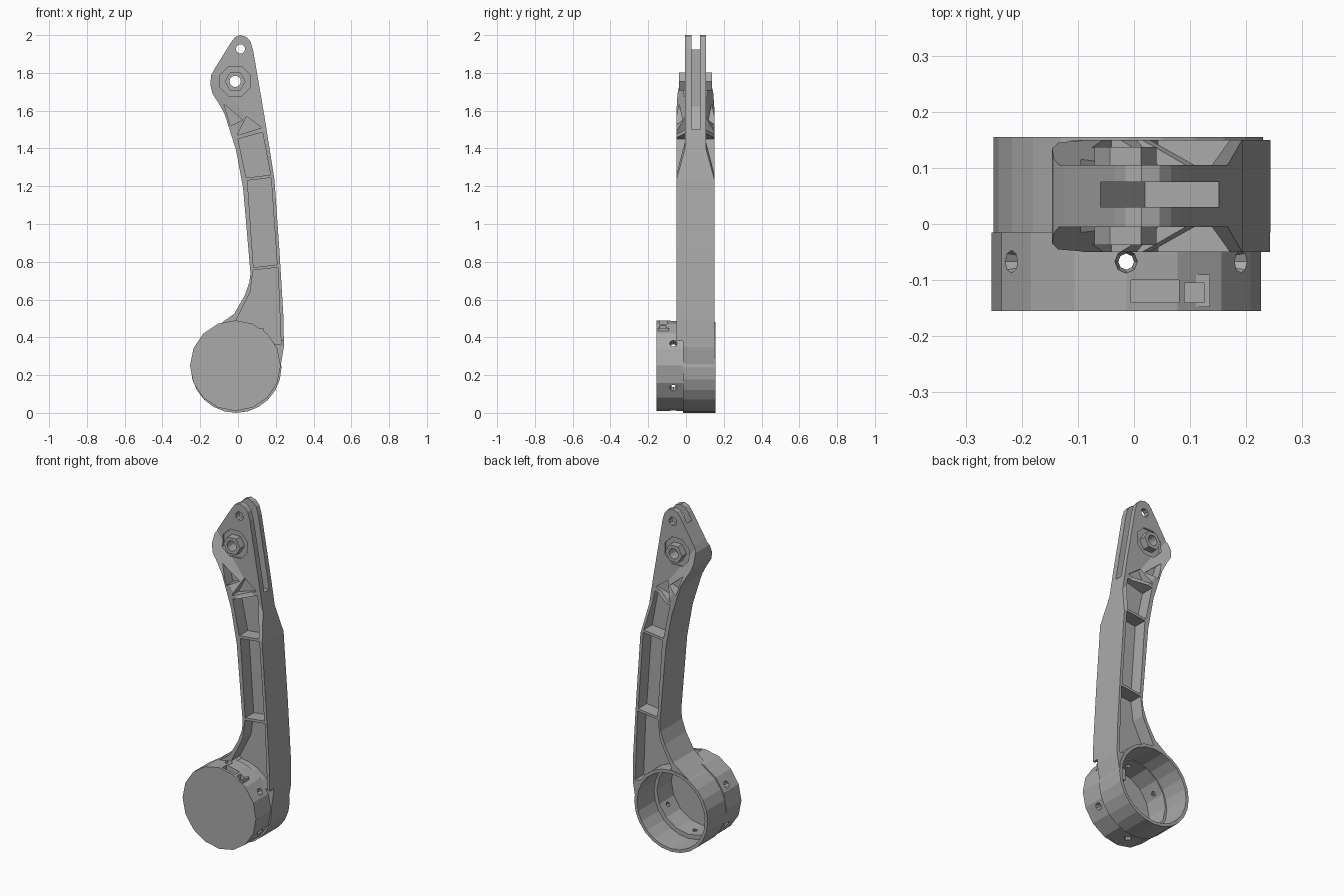
import bpy, bmesh, math
from mathutils import Vector, Matrix

cube = bpy.data.objects.get("Cube")
if cube:
    bpy.data.objects.remove(cube, do_unlink=True)

grey = bpy.data.materials.new("plain_grey")
grey.use_nodes = True
colour = (0.4, 0.4, 0.4, 1)
grey.diffuse_color = colour
grey.node_tree.nodes["Principled BSDF"].inputs["Base Color"].default_value = colour


def finish(name, bm):
    bmesh.ops.recalc_face_normals(bm, faces=bm.faces)
    mesh = bpy.data.meshes.new(name)
    bm.to_mesh(mesh)
    bm.free()
    mesh.materials.append(grey)
    ob = bpy.data.objects.new(name, mesh)
    bpy.context.collection.objects.link(ob)
    return ob


def extrude(name, points, offset):
    """Extrude a flat 3D loop along an offset vector."""
    bm = bmesh.new()
    face = bm.faces.new([bm.verts.new(p) for p in points])
    out = bmesh.ops.extrude_face_region(bm, geom=[face])["geom"]
    bmesh.ops.translate(bm, vec=offset, verts=[v for v in out if isinstance(v, bmesh.types.BMVert)])
    return finish(name, bm)


def prism(name, outline, y0, y1):
    return extrude(name, [(x, y0, z) for x, z in outline], Vector((0, y1 - y0, 0)))


def ngon(cx, cz, r, sides, turn=0.0):
    return [(cx + r * math.cos(turn + math.tau * i / sides),
             cz + r * math.sin(turn + math.tau * i / sides)) for i in range(sides)]


def box(name, x0, x1, y0, y1, z0, z1):
    return prism(name, [(x0, z0), (x1, z0), (x1, z1), (x0, z1)], y0, y1)


def combine(target, tool, operation="DIFFERENCE"):
    """Apply one boolean and discard its tool."""
    mod = target.modifiers.new("cut", "BOOLEAN")
    mod.operation, mod.solver, mod.object = operation, "EXACT", tool
    bpy.context.view_layer.update()
    graph = bpy.context.evaluated_depsgraph_get()
    mesh = bpy.data.meshes.new_from_object(target.evaluated_get(graph))
    target.modifiers.clear()
    target.data = mesh
    bpy.data.objects.remove(tool, do_unlink=True)


FRONT, BACK, MID = -0.05, 0.15, 0.05
HEAD = 0.055          # half thickness of the forked head
STEP = -0.015         # plane where cap meets ring


def both_sides(outline, half):
    """Pocket cutters for both faces, leaving a central web."""
    for side in (-1, 1):
        a, b = sorted((MID + side * half, MID + side * 0.25))
        combine(arm, prism("pocket", outline, a, b))


# Curved arm with rounded top and side bulge
arm = prism("lever_arm", [
    (0.013, 2.0), (0.045, 1.99), (0.066, 1.966), (0.08, 1.92), (0.14, 1.57), (0.193, 1.235),
    (0.22, 0.85), (0.241, 0.5), (0.243, 0.35), (0.213, 0.17), (0.1, 0.2), (-0.1, 0.3),
    (-0.13, 0.445), (-0.02, 0.525), (0.035, 0.62), (0.06, 0.69), (0.066, 0.74), (0.027, 1.19),
    (-0.01, 1.39), (-0.07, 1.58), (-0.1, 1.635), (-0.135, 1.69), (-0.146, 1.735),
    (-0.143, 1.785), (-0.125, 1.82), (-0.035, 1.965), (-0.015, 1.99)], FRONT, BACK)

# Long pockets on both faces
for pocket in (
        [(0.05, 1.23), (0.175, 1.245), (0.207, 0.785), (0.082, 0.77)],
        [(0.0, 1.45), (0.13, 1.485), (0.172, 1.26), (0.043, 1.245)],
        [(0.08, 0.755), (0.211, 0.77), (0.228, 0.36), (0.1, 0.38), (-0.01, 0.49), (0.065, 0.64)]):
    both_sides(pocket, 0.02)

# Triangular pockets under the head
for pocket in ([(-0.075, 1.635), (0.025, 1.55), (-0.04, 1.52)],
               [(0.045, 1.57), (0.125, 1.51), (-0.005, 1.47)]):
    both_sides(pocket, 0.038)

# Slanted tapers thinning the arm into the head
across = Vector((0.802, 0, 0.597))
along = Vector((-0.597, 0, 0.802))
for side in (-1, 1):
    profile = [(0.893, 0.1), (0.97, HEAD), (1.9, HEAD), (1.9, 0.3), (0.893, 0.3)]
    loop = [across * d + Vector((0, MID + side * h, 0)) - along * 0.5 for d, h in profile]
    combine(arm, extrude("taper", loop, along * 3))

# Fork slot, pin hole, nut recesses
combine(arm, prism("slot", [(-0.06, 1.62), (0.02, 1.5), (0.4, 1.5), (0.4, 2.1), (-0.06, 2.1)], 0.03, 0.075))
combine(arm, prism("pin_hole", ngon(0.013, 1.927, 0.025, 10), -1, 1))
both_sides(ngon(-0.015, 1.755, 0.086, 8, math.pi / 8), 0.045)
combine(arm, prism("bolt_hole", ngon(-0.015, 1.755, 0.03, 12), -1, 1))

# Step beside the cap
combine(arm, box("step", -0.5, 0.5, -0.3, STEP, 0, 0.38))

# Open ring and closed front cap
combine(arm, prism("ring", ngon(-0.01, 0.24, 0.24, 24), STEP, 0.155), "UNION")
combine(arm, prism("ring_bore", ngon(-0.01, 0.24, 0.222, 24), -0.005, 0.3))

cap = prism("drum_cap", ngon(-0.014, 0.25, 0.24, 16), -0.155, STEP)
combine(cap, prism("cap_bore", ngon(-0.014, 0.25, 0.208, 16), -0.14, 0.1))
combine(arm, prism("clear_bore", ngon(-0.014, 0.25, 0.208, 16), -0.14, 0))

# Radial screw holes around the cap
for i in range(6):
    angle = math.radians(30 + 60 * i)
    bm = bmesh.new()
    bmesh.ops.create_cone(bm, cap_ends=True, segments=8, radius1=0.008, radius2=0.024, depth=0.08)
    direction = Vector((math.cos(angle), 0, math.sin(angle)))
    turn = direction.to_track_quat("Z", "Y").to_matrix().to_4x4()
    place = Matrix.Translation(Vector((-0.014, -0.067, 0.25)) + direction * 0.215)
    bmesh.ops.transform(bm, matrix=place @ turn, verts=bm.verts)
    combine(cap, finish("screw_hole", bm))

# Window with its housing at the top of the cap
combine(cap, box("housing", -0.015, 0.135, -0.148, -0.09, 0.38, 0.45), "UNION")
combine(cap, box("window", -0.005, 0.08, -0.14, -0.1, 0.42, 0.6))
combine(cap, box("small_window", 0.09, 0.125, -0.14, -0.105, 0.41, 0.6))

# Hex nuts with a through hole
for side, name in ((-1, "front_nut"), (1, "back_nut")):
    a, b = sorted((MID + side * 0.04, MID + side * 0.087))
    nut = prism(name, ngon(-0.015, 1.755, 0.055, 6), a, b)
    combine(nut, prism("nut_hole", ngon(-0.015, 1.755, 0.03, 12), -1, 1))
